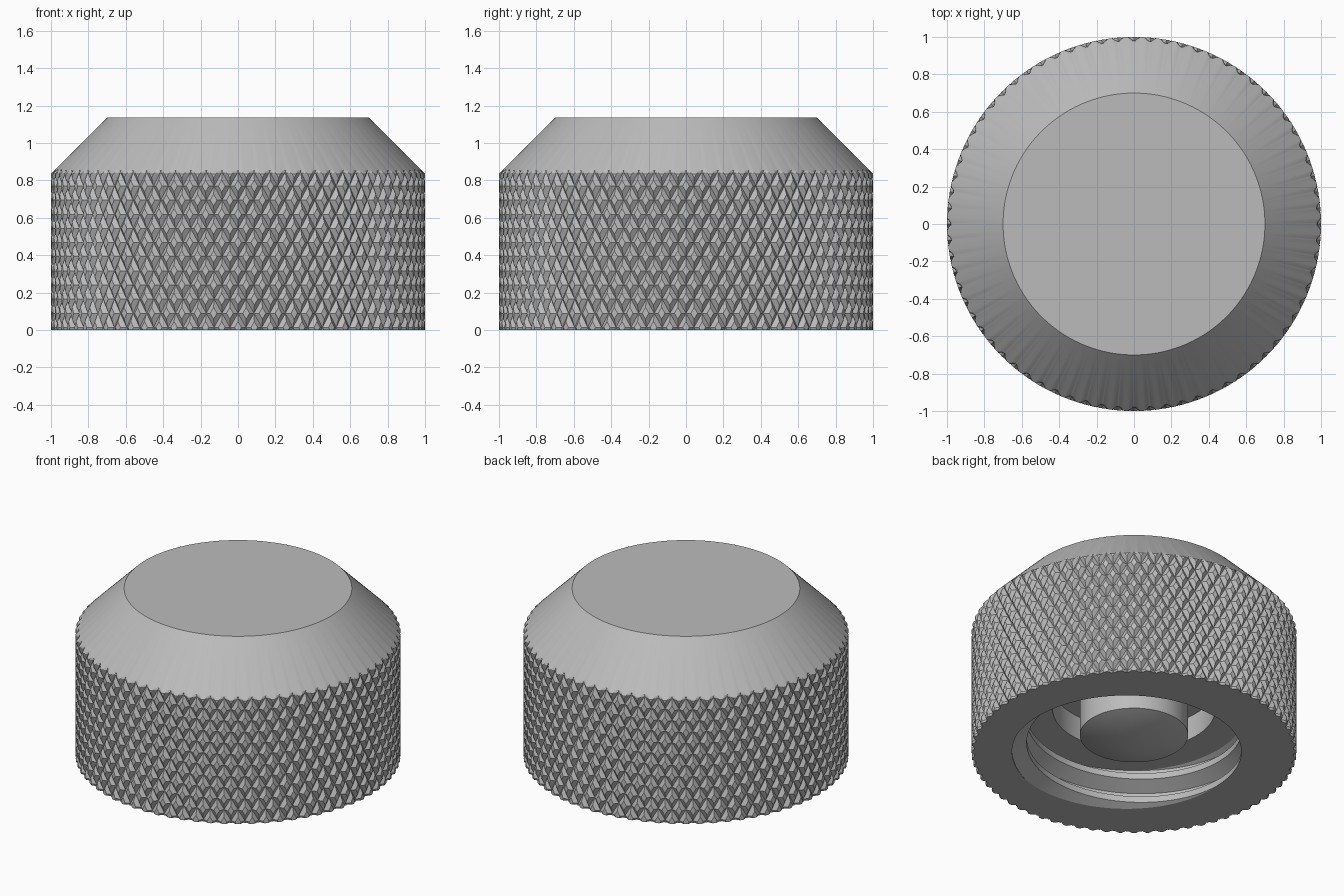
import bpy, bmesh, math
from math import cos, sin, pi, tau

if "Cube" in bpy.data.objects:
    bpy.data.objects.remove(bpy.data.objects["Cube"])

steel = bpy.data.materials.new("steel_grey")
steel.use_nodes = True
COLOUR = (0.5, 0.5, 0.5, 1)
steel.diffuse_color = COLOUR
steel.node_tree.nodes["Principled BSDF"].inputs["Base Color"].default_value = COLOUR


def trim(bm, z, above=False, below=False):
    """Cut the mesh at height z, dropping the chosen side."""
    bmesh.ops.bisect_plane(bm, geom=bm.verts[:] + bm.edges[:] + bm.faces[:], dist=1e-6,
                           plane_co=(0, 0, z), plane_no=(0, 0, 1),
                           clear_outer=above, clear_inner=below)


def extend_ring(bm, z, radius, new_z):
    """Extrude the open rim at height z to a circle."""
    rim = [e for e in bm.edges if e.is_boundary and all(abs(v.co.z - z) < 1e-4 for v in e.verts)]
    out = bmesh.ops.extrude_edge_only(bm, edges=rim)["geom"]
    for v in (g for g in out if isinstance(g, bmesh.types.BMVert)):
        scale = radius / math.hypot(v.co.x, v.co.y)
        v.co = (v.co.x * scale, v.co.y * scale, new_z)
    return [g for g in out if isinstance(g, bmesh.types.BMEdge)]


def finish(bm, name, outward):
    bmesh.ops.recalc_face_normals(bm, faces=bm.faces[:])
    facing = 0
    for f in bm.faces:
        c = f.calc_center_median()
        facing += f.calc_area() * (f.normal.x * c.x + f.normal.y * c.y)
    if (facing > 0) != outward:
        bmesh.ops.reverse_faces(bm, faces=bm.faces[:])
    mesh = bpy.data.meshes.new(name)
    bm.to_mesh(mesh)
    bm.free()
    mesh.materials.append(steel)
    ob = bpy.data.objects.new(name, mesh)
    bpy.context.collection.objects.link(ob)
    bpy.ops.object.select_all(action="DESELECT")
    ob.select_set(True)
    bpy.context.view_layer.objects.active = ob
    bpy.ops.object.shade_smooth_by_angle(angle=math.radians(25))


# Knurled grip: two crossing families of helical V grooves on a diagonal lattice
GROOVES, DEPTH, CROSS_Z = 72, 0.022, 0.845
EDGE_Z, TOP_Z, TOP_R = 0.835, 1.135, 0.7
PITCH = tau / GROOVES
LEAN = math.tan(pi / 6)
HALF = DEPTH / cos(pi / 6)
STEPS = (0, HALF, PITCH - HALF)

bm = bmesh.new()
lattice = {}


def angle(i):
    return (i // 3) * PITCH + STEPS[i % 3]


def knurl_vert(i, d):
    key = (i % (3 * GROOVES), d)
    if key not in lattice:
        u, v = angle(i), angle(i - d)
        theta, z = (u + v) / 2, CROSS_Z + (u - v) / (2 * LEAN)
        r = 1 - DEPTH if i % 3 == 0 or (i - d) % 3 == 0 else 1
        lattice[key] = bm.verts.new((r * cos(theta), r * sin(theta), z))
    return lattice[key]


for i in range(3 * GROOVES):
    for d in range(-39, 6):
        j = i - d
        a, b = knurl_vert(i, d), knurl_vert(i + 1, d + 1)
        c, e = knurl_vert(i + 1, d), knurl_vert(i, d - 1)
        if i % 3 == 1 or j % 3 == 1:
            bm.faces.new((a, b, c, e))
        elif i % 3 == j % 3:      # groove crossing, creased toward its corner
            bm.faces.new((a, b, c))
            bm.faces.new((a, c, e))
        else:
            bm.faces.new((a, b, e))
            bm.faces.new((b, c, e))

RIM_Z = EDGE_Z + DEPTH + 0.001
trim(bm, 0, below=True)
trim(bm, RIM_Z, above=True)
for n in range(5):
    trim(bm, EDGE_Z + n * DEPTH / 5)

# Grooves run out into the chamfer
for v in bm.verts:
    r = math.hypot(v.co.x, v.co.y)
    limit = 1 + EDGE_Z - v.co.z
    if r > limit:
        v.co.x *= limit / r
        v.co.y *= limit / r

# Chamfer, flat top and outer part of the base
top_edges = extend_ring(bm, RIM_Z, TOP_R, TOP_Z)
bmesh.ops.holes_fill(bm, edges=top_edges, sides=0)
extend_ring(bm, 0, 0.8, 0)
finish(bm, "knurled_cap", True)

# Internal thread: one right-handed helix, trimmed to the mouth and the shoulder
THREAD, MINOR, MAJOR, COLS = 0.165, 0.66, 0.75, 96
SHOULDER_Z, BORE_R, CEILING_Z, POST_R = 0.3, 0.5, 0.46, 0.333
PROFILE = [(-1 / 16, MAJOR), (1 / 16, MAJOR), (3 / 8, MINOR), (5 / 8, MINOR)]

bm = bmesh.new()
helix = {}


def thread_vert(j, k):
    if j == COLS:
        j, k = 0, k + 4
    if (j, k) not in helix:
        part, r = PROFILE[k % 4]
        z = THREAD * (j / COLS + k // 4 + part)
        theta = tau * j / COLS - pi / 4
        helix[j, k] = bm.verts.new((r * cos(theta), r * sin(theta), z))
    return helix[j, k]


for j in range(COLS):
    for k in range(-8, 12):
        bm.faces.new((thread_vert(j, k), thread_vert(j + 1, k),
                      thread_vert(j + 1, k + 1), thread_vert(j, k + 1)))
trim(bm, 0, below=True)
trim(bm, SHOULDER_Z, above=True)

# Inner part of the base, shoulder, bore and cavity ceiling
extend_ring(bm, 0, 0.802, 0)
extend_ring(bm, SHOULDER_Z, BORE_R, SHOULDER_Z)
extend_ring(bm, SHOULDER_Z, BORE_R, CEILING_Z)
extend_ring(bm, CEILING_Z, POST_R - 0.005, CEILING_Z)
finish(bm, "threaded_socket", False)

# Central post with a shallow conical tip
bm = bmesh.new()
POST_Z = 0.118
bmesh.ops.create_cone(bm, segments=COLS, radius1=0, radius2=POST_R, depth=POST_Z, cap_ends=False)
for v in bm.verts:
    v.co.z += POST_Z / 2
bmesh.ops.remove_doubles(bm, verts=bm.verts[:], dist=1e-5)
extend_ring(bm, POST_Z, POST_R, CEILING_Z)
finish(bm, "centre_post", True)
